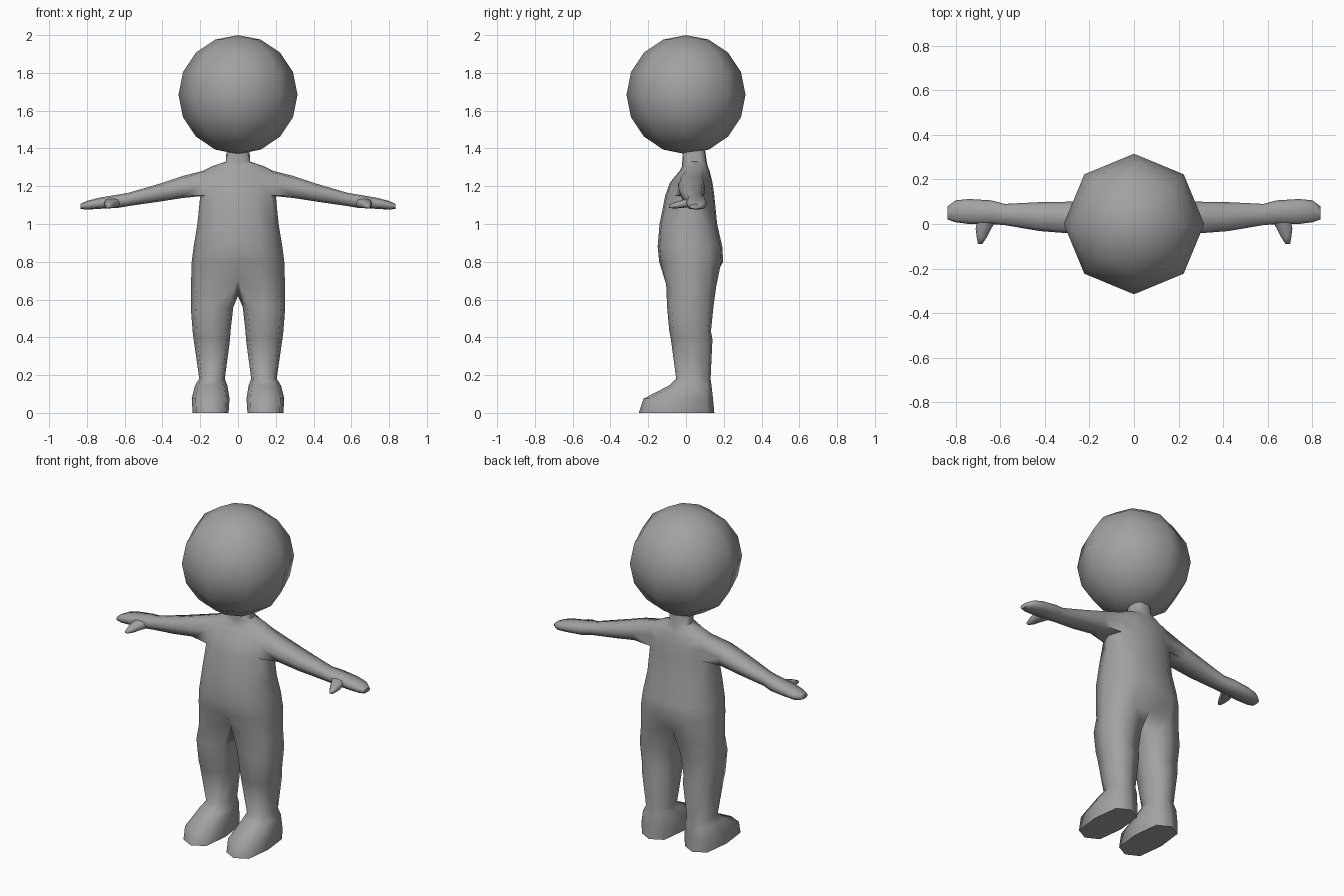
import bpy, bmesh, math

if "Cube" in bpy.data.objects:
    bpy.data.objects.remove(bpy.data.objects["Cube"])

grey = bpy.data.materials.new("plain grey")
grey.diffuse_color = (0.36, 0.36, 0.36, 1)
grey.use_nodes = True
grey.node_tree.nodes["Principled BSDF"].inputs["Base Color"].default_value = grey.diffuse_color


def finish(bm, name, mirror):
    bmesh.ops.recalc_face_normals(bm, faces=bm.faces[:])
    mesh = bpy.data.meshes.new(name)
    bm.to_mesh(mesh)
    bm.free()
    mesh.materials.append(grey)
    ob = bpy.data.objects.new(name, mesh)
    bpy.context.collection.objects.link(ob)
    bpy.ops.object.select_all(action='DESELECT')
    ob.select_set(True)
    bpy.context.view_layer.objects.active = ob
    bpy.ops.object.shade_smooth_by_angle(angle=math.radians(62))
    if mirror:
        mod = ob.modifiers.new("mirror", 'MIRROR')
        mod.use_clip = True
        mod.merge_threshold = 0.0005
    return ob


def bridge(bm, a, b, closed=True, skip=()):
    n = len(a)
    for i in range(n if closed else n - 1):
        if i not in skip:
            j = (i + 1) % n
            bm.faces.new((a[i], a[j], b[j], b[i]))


def octagon(lo1, hi1, lo2, hi2, corner=0.8):
    """Eight points of a rounded box, starting at the low/low corner."""
    pts = []
    for i in range(8):
        a = math.radians(-135 + 45 * i)
        k = corner / math.cos(math.pi / 4) if i % 2 == 0 else 1
        pts.append(((lo1 + hi1) / 2 + (hi1 - lo1) / 2 * k * math.cos(a),
                    (lo2 + hi2) / 2 + (hi2 - lo2) / 2 * k * math.sin(a)))
    return pts


# ---- body: half of the torso, one leg and one arm, mirrored ----
bm = bmesh.new()
FX = (0, 0.5, 0.87, 1, 0.87, 0.5, 0)
FY = (0, 0.03, 0.2, 0.5, 0.8, 0.97, 1)

# torso rows: height, half width, front, back
torso = [(1.40, .06, -.015, .10), (1.33, .065, -.02, .11), (1.305, .14, -.02, .115),
         (1.28, .19, -.035, .125), (1.22, .20, -.085, .14), (1.15, .20, -.11, .15),
         (1.0, .215, -.14, .165), (.88, .235, -.15, .192), (.80, .245, -.142, .197)]
rows = [[bm.verts.new((w * fx, f + (b - f) * fy, z)) for fx, fy in zip(FX, FY)]
        for z, w, f, b in torso]

# hip row sags toward the crotch
hip_y = (-.075, -.105, -.065, .03, .125, .16, .13)
hip_z = (.71, .68, .65, .64, .65, .67, .69)
hip = [bm.verts.new((.25 * fx, y, z)) for fx, y, z in zip(FX, hip_y, hip_z)]
rows.append(hip)
for k in range(len(rows) - 1):
    # leave the arm hole open between the shoulder rows
    bridge(bm, rows[k], rows[k + 1], False, (2, 3) if k in (3, 4) else ())

# leg and foot rows: height, inner, outer, front, back
leg = [(.56, .025, .25, -.10, .145), (.43, .04, .24, -.088, .132),
       (.39, .042, .235, -.08, .14), (.18, .07, .205, -.052, .13),
       (.145, .056, .228, -.09, .135), (.075, .045, .245, -.225, .143),
       (0, .05, .24, -.25, .15)]
last = hip + [bm.verts.new((0, .03, .62))]
for z, xi, xo, f, b in leg:
    ring = [bm.verts.new((x, y, z)) for x, y in octagon(xi, xo, f, b)]
    # order the ring: front inner, front, outer, back, inner
    bridge(bm, last, ring)
    last = ring
bm.faces.new(last)

# arm rows: x, front, back, bottom, top
top, mid, low = rows[3], rows[4], rows[5]
last = [low[2], low[3], low[4], mid[4], top[4], top[3], top[2], mid[2]]
bm.verts.remove(mid[3])
arm = [(.29, -.042, .10, 1.138, 1.255), (.42, -.032, .098, 1.118, 1.212),
       (.58, -.005, .09, 1.095, 1.165), (.64, 0, .106, 1.085, 1.155),
       (.74, 0, .112, 1.08, 1.138), (.80, .008, .106, 1.076, 1.122),
       (.835, .02, .08, 1.08, 1.105)]
for x, f, b, lo, hi in arm:
    ring = [bm.verts.new((x, y, z)) for y, z in octagon(f, b, lo, hi)]
    bridge(bm, last, ring)
    last = ring
bm.faces.new(last)
finish(bm, "body", True)

# ---- thumbs: x range, y, z range ----
bm = bmesh.new()
last = None
for x0, x1, y, z0, z1 in [(.61, .70, .03, 1.09, 1.14), (.64, .71, -.02, 1.085, 1.128),
                          (.66, .705, -.06, 1.082, 1.115), (.68, .70, -.09, 1.085, 1.10)]:
    ring = [bm.verts.new((x, y, z)) for x, z in octagon(x0, x1, z0, z1)]
    if last:
        bridge(bm, last, ring)
    else:
        bm.faces.new(ring)
    last = ring
bm.faces.new(last)
finish(bm, "thumbs", True)

# ---- head: coarse ball ----
bm = bmesh.new()
bmesh.ops.create_uvsphere(bm, u_segments=8, v_segments=8, radius=.315)
head = finish(bm, "head", False)
head.location = (0, 0, 1.685)
